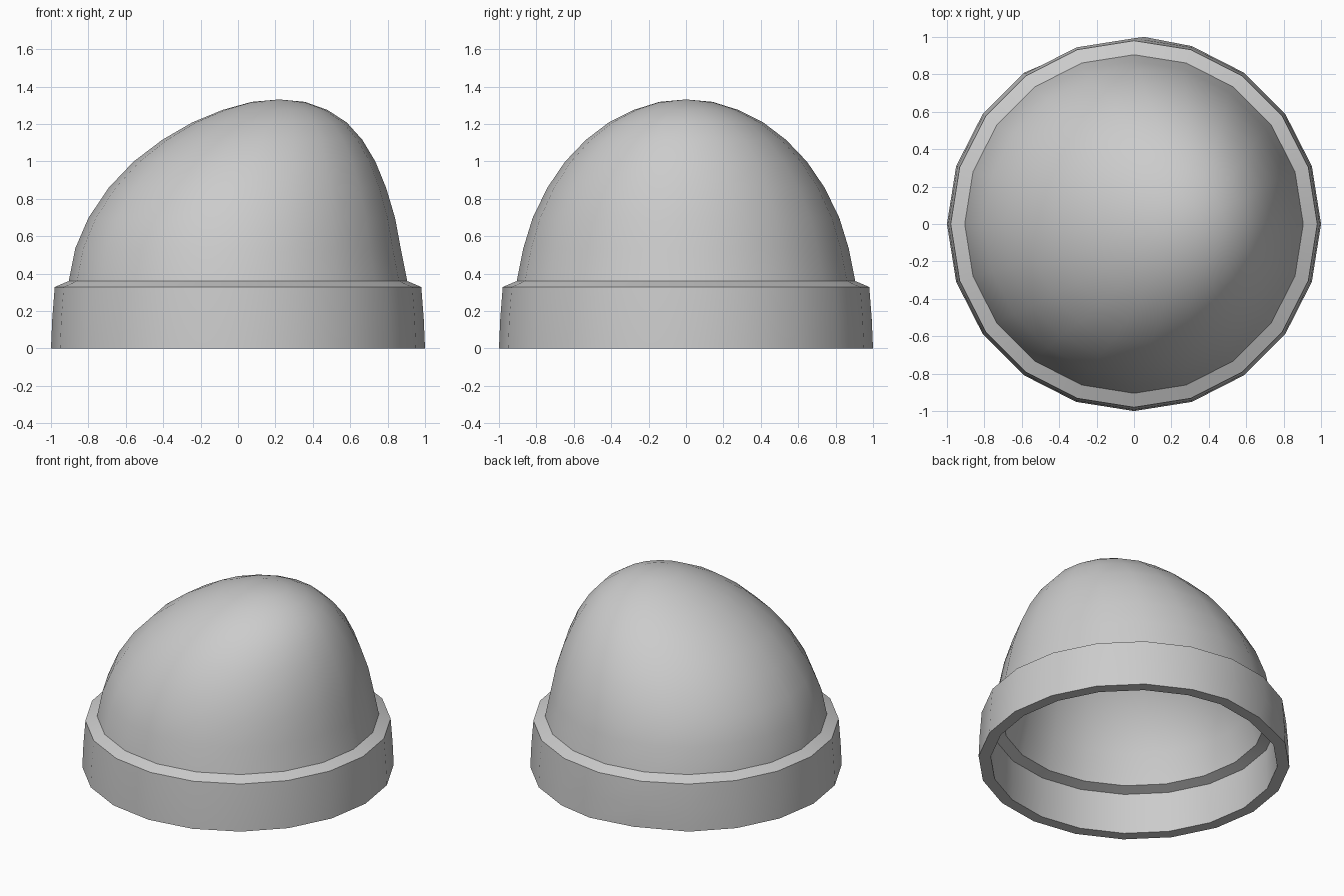
import bpy
import bmesh
from math import cos, sin, radians, tau

if "Cube" in bpy.data.objects:
    bpy.data.objects.remove(bpy.data.objects["Cube"])

SIDES = 20

# Ring sections from bottom to top: (radius, centre x, height)
brim = [(1.0, 0, 0), (0.993, 0, 0.16), (0.98, 0, 0.328)]
dome = [(0.905, 0, 0.36), (0.87, 0, 0.535), (0.82, 0.02, 0.697),
        (0.742, 0.05, 0.858), (0.647, 0.088, 0.998), (0.535, 0.13, 1.115),
        (0.413, 0.168, 1.208), (0.28, 0.198, 1.275), (0.142, 0.215, 1.318)]
rings = brim + dome

# Loft the rings, then close them at the leaning tip
bm = bmesh.new()
loops = [[bm.verts.new((cx + r * cos(tau * k / SIDES), r * sin(tau * k / SIDES), z))
          for k in range(SIDES)] for r, cx, z in rings]
for low, high in zip(loops, loops[1:]):
    for k in range(SIDES):
        n = (k + 1) % SIDES
        bm.faces.new((low[k], low[n], high[n], high[k]))
tip = bm.verts.new((0.22, 0, 1.331))
for k in range(SIDES):
    bm.faces.new((loops[-1][k], loops[-1][(k + 1) % SIDES], tip))

# Slight unevenness of the hem at the back
for k in (5, 6):
    loops[0][k].co.x += 0.055

mesh = bpy.data.meshes.new("cap_shell")
bm.to_mesh(mesh)
bm.free()
cap = bpy.data.objects.new("cap_shell", mesh)
bpy.context.collection.objects.link(cap)

# Wall thickness, grown inwards, with an open bottom
wall = cap.modifiers.new("wall", 'SOLIDIFY')
wall.thickness = 0.078
wall.offset = -1

bpy.context.view_layer.objects.active = cap
cap.select_set(True)
bpy.ops.object.modifier_apply(modifier="wall")

# Flatten the inner rim onto the ground plane
for v in cap.data.vertices:
    if v.co.z < 0.03:
        v.co.z = 0

bpy.ops.object.shade_smooth_by_angle(angle=radians(35))
